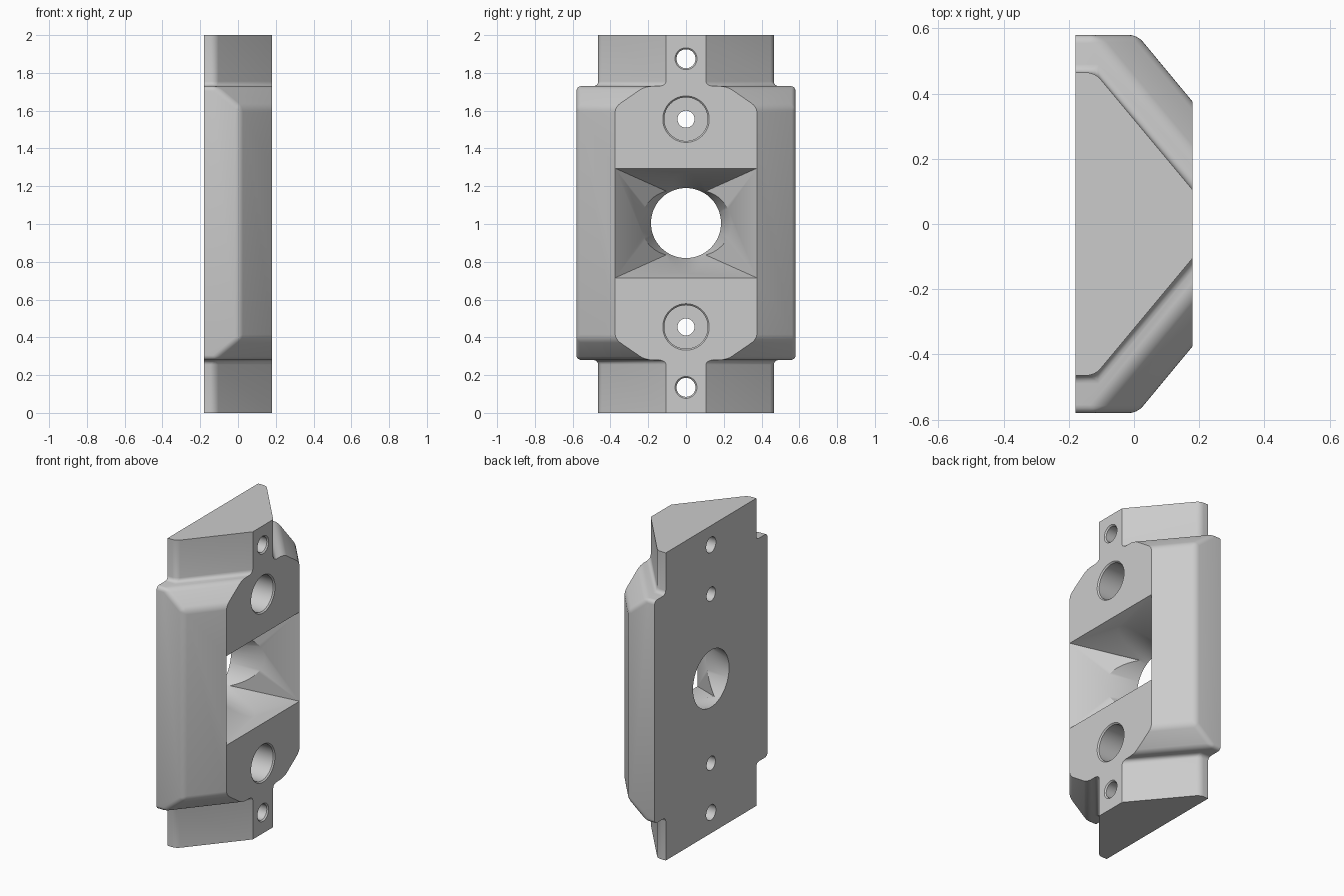
import bpy, bmesh, math
from mathutils import Vector

if "Cube" in bpy.data.objects:
    bpy.data.objects.remove(bpy.data.objects["Cube"], do_unlink=True)

BACK, FRONT, MID = -0.18, 0.18, 1.005


def new_object(name, bm):
    bmesh.ops.recalc_face_normals(bm, faces=bm.faces)
    mesh = bpy.data.meshes.new(name)
    bm.to_mesh(mesh)
    bm.free()
    obj = bpy.data.objects.new(name, mesh)
    bpy.context.collection.objects.link(obj)
    return obj


def prism(half, z0, z1):
    """Extrude a half outline (x, y), mirrored over y, from z0 to z1."""
    bm = bmesh.new()
    pts = half + [(x, -y) for x, y in reversed(half)]
    face = bm.faces.new([bm.verts.new((x, y, z0)) for x, y in pts])
    ext = bmesh.ops.extrude_face_region(bm, geom=[face])["geom"]
    verts = [v for v in ext if isinstance(v, bmesh.types.BMVert)]
    bmesh.ops.translate(bm, verts=verts, vec=(0, 0, z1 - z0))
    bmesh.ops.recalc_face_normals(bm, faces=bm.faces)
    return bm


def lathe(name, profile, z, sides=64):
    """Turn (x, radius) points around an axis along x at height z."""
    bm = bmesh.new()
    rings = []
    for x, r in profile:
        angles = [math.tau * i / sides for i in range(sides)]
        rings.append([bm.verts.new((x, r * math.cos(a), z + r * math.sin(a))) for a in angles])
    for a, b in zip(rings, rings[1:]):
        for i in range(sides):
            j = (i + 1) % sides
            bm.faces.new((a[i], a[j], b[j], b[i]))
    bm.faces.new(rings[0])
    bm.faces.new(rings[-1])
    return new_object(name, bm)


def boolean(target, tool, operation):
    bpy.context.view_layer.objects.active = target
    mod = target.modifiers.new(operation, 'BOOLEAN')
    mod.operation, mod.solver, mod.object = operation, 'EXACT', tool
    bpy.ops.object.modifier_apply(modifier=mod.name)
    bpy.data.objects.remove(tool, do_unlink=True)


# Wide middle body, with its diagonal sides chamfered at both ends
bm = prism([(BACK, 0.58), (0.01, 0.58), (FRONT, 0.375)], 0.28, 1.73)
for sy in (-1, 1):
    for end, inner in ((1.73, 1.62), (0.28, 0.39)):
        a = Vector((FRONT, sy * 0.375, inner))
        b = Vector((0.01, sy * 0.58, inner))
        c = Vector((FRONT, sy * 0.215, end))
        n = (b - a).cross(c - a)
        if n.x < 0:
            n.negate()
        bmesh.ops.bisect_plane(bm, geom=bm.verts[:] + bm.edges[:] + bm.faces[:], dist=1e-5,
                               plane_co=a, plane_no=n, clear_outer=True)
        bmesh.ops.holes_fill(bm, edges=[e for e in bm.edges if e.is_boundary], sides=0)
body = new_object("mounting_block", bm)

# Narrow core running the full height
core = new_object("core", prism([(BACK, 0.465), (-0.12, 0.465), (FRONT, 0.105)], 0, 2))
boolean(body, core, 'UNION')

# Soften every edge that is not on the front, back or end planes
bm = bmesh.new()
bm.from_mesh(body.data)
bmesh.ops.remove_doubles(bm, verts=bm.verts, dist=1e-4)
bmesh.ops.dissolve_limit(bm, angle_limit=0.01, verts=bm.verts, edges=bm.edges)


def on_plane(edge, axis, value):
    return all(abs(v.co[axis] - value) < 1e-3 for v in edge.verts)


soft = [e for e in bm.edges
        if not any(on_plane(e, a, p) for a, p in ((0, BACK), (0, FRONT), (2, 0), (2, 2)))]
bmesh.ops.bevel(bm, geom=soft, offset=0.025, offset_type='OFFSET', segments=4,
                profile=0.5, affect='EDGES', clamp_overlap=True)
bm.to_mesh(body.data)
bm.free()

# Tapered rectangular pocket
bm = bmesh.new()
rings = []
for x in (-0.16, 0.2):
    hy = 0.375 - 0.87 * (FRONT - x)
    hz = 0.29 - 0.39 * (FRONT - x)
    rings.append([bm.verts.new((x, sy * hy, MID + sz * hz))
                  for sy, sz in ((-1, -1), (1, -1), (1, 1), (-1, 1))])
for ring in rings:
    bm.faces.new(ring)
for i in range(4):
    j = (i + 1) % 4
    bm.faces.new((rings[0][i], rings[0][j], rings[1][j], rings[1][i]))
boolean(body, new_object("pocket_cutter", bm), 'DIFFERENCE')

# Conical centre opening
boolean(body, lathe("cone_cutter", [(-0.2, 0.18), (0.2, 0.287)], MID, 96), 'DIFFERENCE')

# Counterbored screw holes and plain end holes
for side in (-1, 1):
    bore = [(-0.2, 0.045), (-0.08, 0.045), (-0.08, 0.115), (0.172, 0.115), (0.2, 0.143)]
    boolean(body, lathe("bore_cutter", bore, MID + side * 0.55), 'DIFFERENCE')
    hole = [(-0.2, 0.05), (0.172, 0.05), (0.2, 0.078)]
    boolean(body, lathe("hole_cutter", hole, MID + side * 0.87), 'DIFFERENCE')

# Single grey material
mat = bpy.data.materials.new("light_grey")
mat.use_nodes = True
grey = (0.6, 0.6, 0.6, 1)
mat.diffuse_color = grey
mat.node_tree.nodes["Principled BSDF"].inputs["Base Color"].default_value = grey
body.data.materials.clear()
body.data.materials.append(mat)

bpy.ops.object.select_all(action='DESELECT')
body.select_set(True)
bpy.context.view_layer.objects.active = body
bpy.ops.object.shade_smooth_by_angle(angle=math.radians(30))
